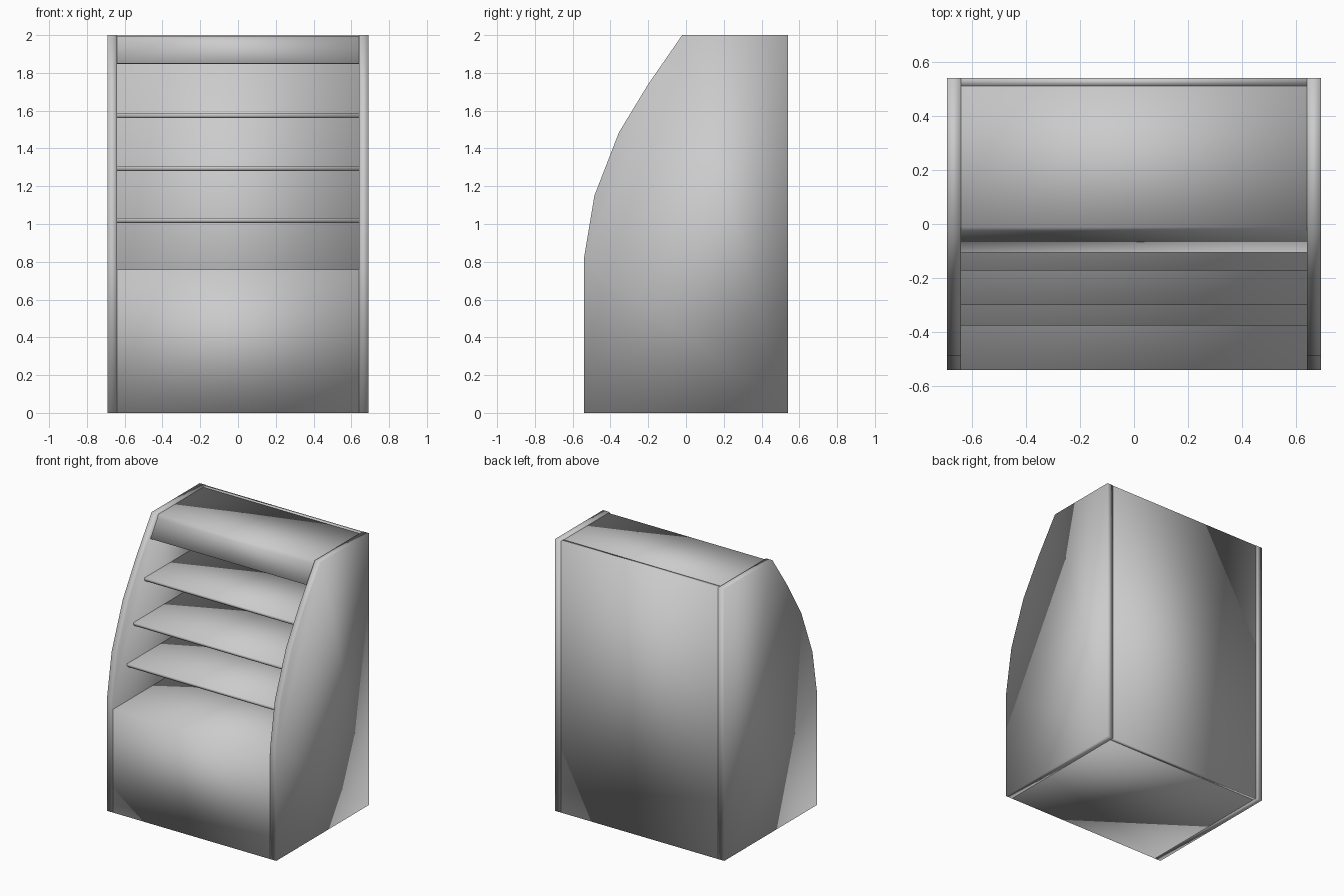
import bpy, bmesh

if "Cube" in bpy.data.objects:
    bpy.data.objects.remove(bpy.data.objects["Cube"])

INNER, OUTER = 0.64, 0.69


def extrude_profile(name, profile, x0, x1):
    """Extrude a (y, z) outline along x into a closed, smooth-shaded solid."""
    bm = bmesh.new()
    face = bm.faces.new([bm.verts.new((x0, y, z)) for y, z in profile])
    res = bmesh.ops.extrude_face_region(bm, geom=[face])
    verts = [g for g in res["geom"] if isinstance(g, bmesh.types.BMVert)]
    bmesh.ops.translate(bm, verts=verts, vec=(x1 - x0, 0, 0))
    bmesh.ops.recalc_face_normals(bm, faces=bm.faces)
    for f in bm.faces:
        f.smooth = True
    mesh = bpy.data.meshes.new(name)
    bm.to_mesh(mesh)
    bm.free()
    obj = bpy.data.objects.new(name, mesh)
    bpy.context.collection.objects.link(obj)
    return obj


def rect(y0, y1, z0, z1):
    return [(y0, z0), (y1, z0), (y1, z1), (y0, z1)]


# Side panels with the faceted, swept-back front edge
side = [(-0.54, 0), (0.54, 0), (0.54, 2), (-0.02, 2), (-0.20, 1.74),
        (-0.355, 1.485), (-0.485, 1.15), (-0.54, 0.82)]
extrude_profile("left_side_panel", side, -OUTER, -INNER)
extrude_profile("right_side_panel", side, INNER, OUTER)

# Back panel between the sides
extrude_profile("back_panel", rect(0.51, 0.54, 0, 1.998), -INNER, INNER)

# Closed lower cabinet
extrude_profile("base_cabinet", rect(-0.54, 0.51, 0, 0.76), -INNER, INNER)

# Roof panel folding down into the sloped front header
canopy = [(0.51, 1.995), (-0.012, 1.995), (-0.025, 1.97), (-0.105, 1.85),
          (-0.092, 1.848), (0.003, 1.97), (0.51, 1.97)]
extrude_profile("roof_and_header", canopy, -INNER, INNER)

# Three shelves, deeper toward the bottom, with a chamfered lower lip
for name, front, z in (("lower_shelf", -0.375, 1.005),
                       ("middle_shelf", -0.30, 1.28),
                       ("upper_shelf", -0.172, 1.56)):
    shelf = [(front + 0.01, z), (0.51, z), (0.51, z + 0.028),
             (front, z + 0.028), (front, z + 0.01)]
    extrude_profile(name, shelf, -INNER, INNER)
